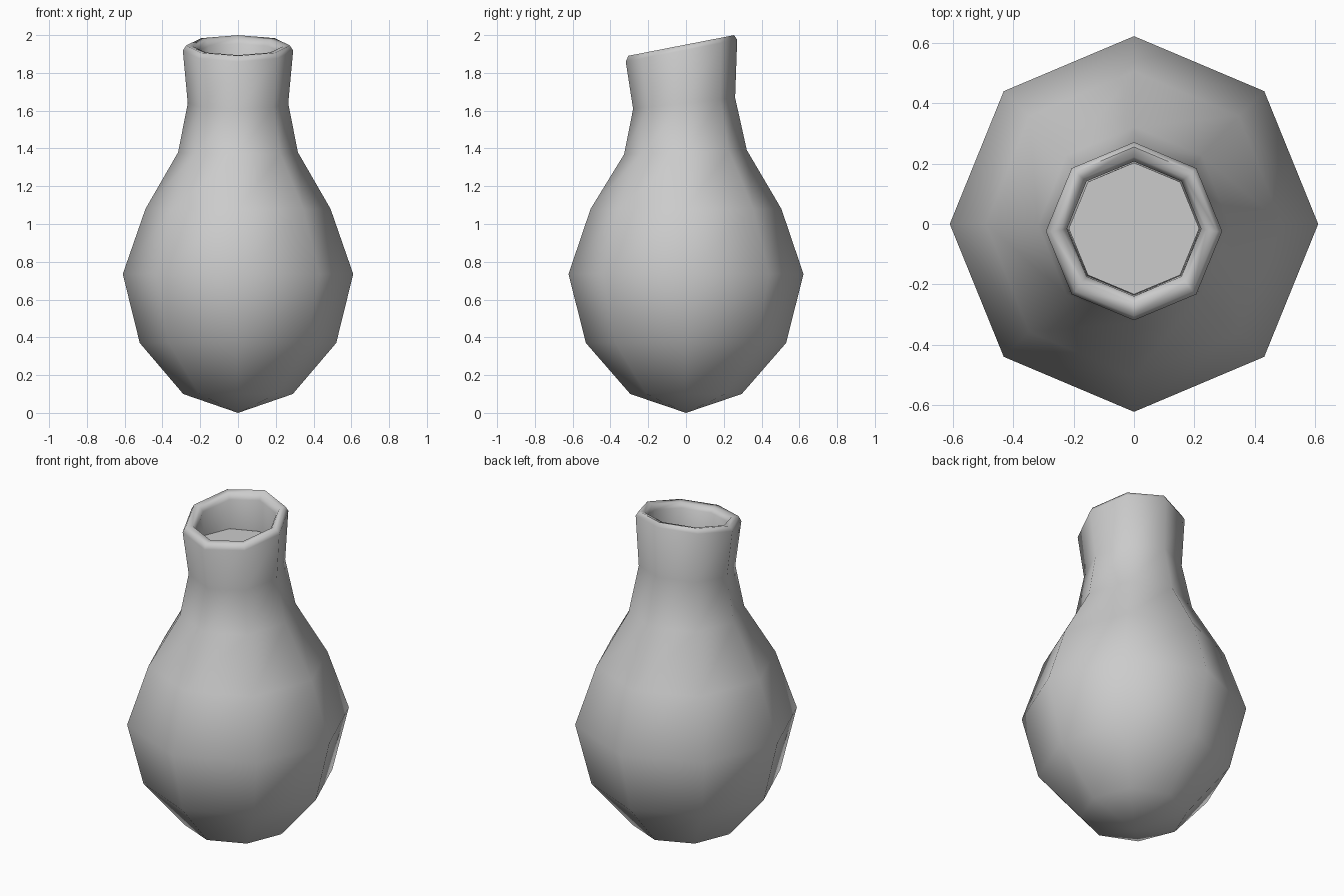
import bpy, bmesh, math

if "Cube" in bpy.data.objects:
    bpy.data.objects.remove(bpy.data.objects["Cube"])

SIDES = 8


def lathe(name, rings, bottom, cap_top, smooth_angle):
    """Octagonal skin; each ring = (x radius, y radius, y centre, z, tilt)."""
    bm = bmesh.new()
    loops = []
    for rx, ry, cy, z, tilt in rings:
        loop = []
        for i in range(SIDES):
            a = math.tau * i / SIDES
            y = cy + ry * math.sin(a)
            loop.append(bm.verts.new((rx * math.cos(a), y, z + tilt * y)))
        loops.append(loop)
    for lo, hi in zip(loops, loops[1:]):
        for i in range(SIDES):
            j = (i + 1) % SIDES
            bm.faces.new((lo[i], lo[j], hi[j], hi[i]))
    # pointed bottom, and optional inner point or flat lid
    ends = [(loops[0], bottom)]
    if cap_top is None:
        bm.faces.new(loops[-1])
    else:
        ends.append((loops[-1], cap_top))
    for loop, z in ends:
        tip = bm.verts.new((0, 0, z))
        for i in range(SIDES):
            bm.faces.new((loop[i], loop[(i + 1) % SIDES], tip))
    bmesh.ops.recalc_face_normals(bm, faces=bm.faces)
    mesh = bpy.data.meshes.new(name)
    bm.to_mesh(mesh)
    bm.free()
    obj = bpy.data.objects.new(name, mesh)
    bpy.context.collection.objects.link(obj)
    bpy.ops.object.select_all(action='DESELECT')
    obj.select_set(True)
    bpy.context.view_layer.objects.active = obj
    bpy.ops.object.shade_smooth_by_angle(angle=math.radians(smooth_angle))
    return obj


# body outline, from the foot up to the slanted lip
body = [
    (0.29, 0.295, 0.0, 0.10, 0.0),
    (0.52, 0.53, 0.0, 0.37, 0.0),
    (0.61, 0.622, 0.0, 0.735, 0.0),
    (0.49, 0.505, 0.0, 1.08, 0.0),
    (0.317, 0.325, -0.003, 1.38, 0.035),
    (0.266, 0.27, -0.01, 1.64, 0.11),
]
lip = [
    (0.292, 0.295, -0.024, 1.922, 0.195),
    (0.275, 0.28, -0.025, 1.95, 0.195),
    (0.24, 0.242, -0.02, 1.945, 0.195),
    (0.222, 0.223, -0.016, 1.915, 0.195),
]
# inner wall runs back down parallel to the outside
wall = 0.045
inner = [(rx - wall, ry - wall, cy, z + (0.03 if z < 0.5 else 0), t)
         for rx, ry, cy, z, t in reversed(body)]
lathe("bottle", body + lip + inner, 0.0, 0.05, 75)

# liquid filling the bottle up to a level surface in the neck
gap = 0.055
liquid = [(rx - gap, ry - gap, cy, z + (0.04 if z < 0.5 else 0), t)
          for rx, ry, cy, z, t in body]
liquid.append((0.216, 0.218, -0.015, 1.77, 0.0))
lathe("liquid", liquid, 0.065, None, 60)
